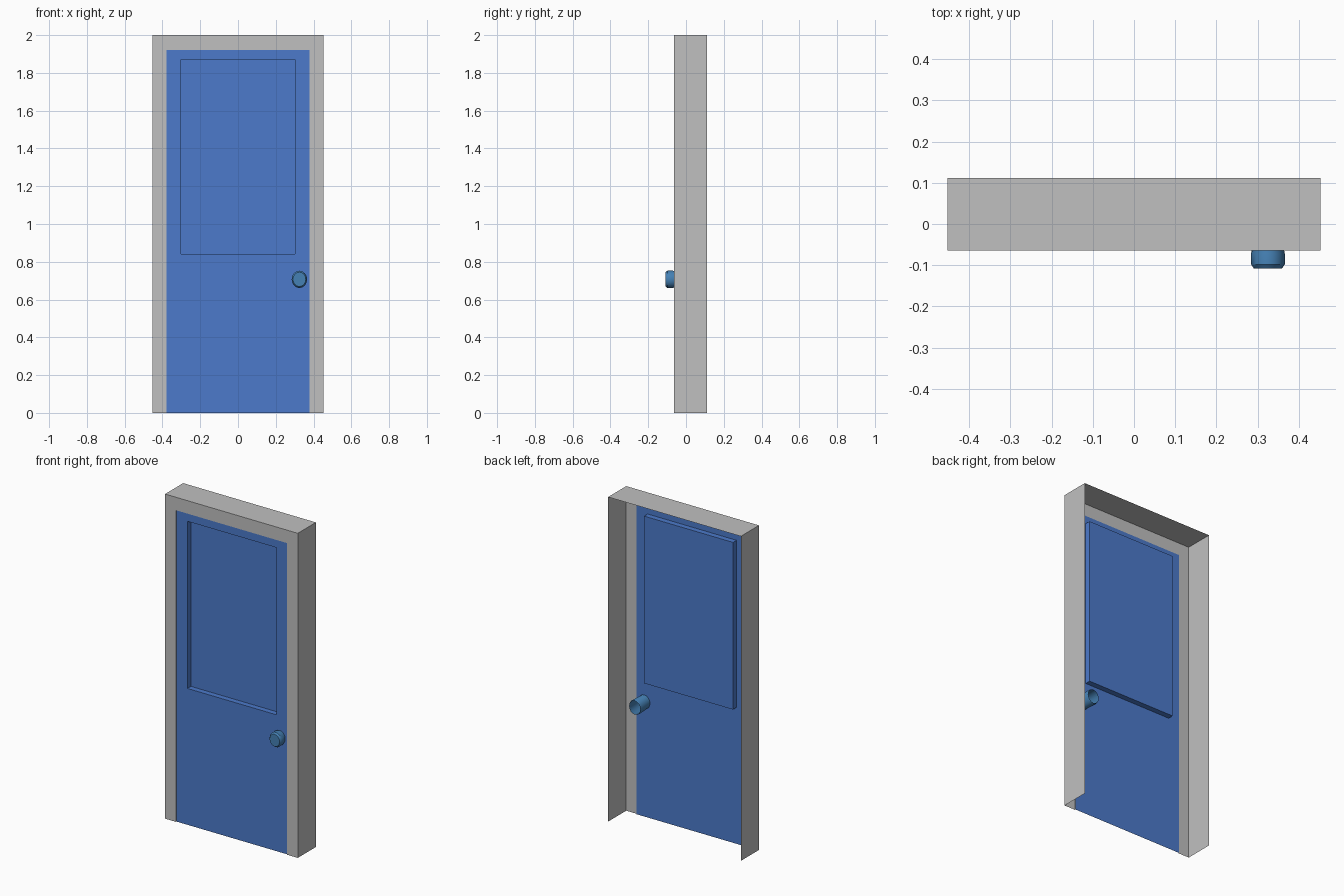
import bpy, bmesh, math

old = bpy.data.objects.get("Cube")
if old:
    bpy.data.objects.remove(old)

FRONT, BACK, DOOR, PANEL = -0.064, 0.112, -0.059, -0.025


def material(name, rgb):
    m = bpy.data.materials.new(name)
    m.use_nodes = True
    m.diffuse_color = (*rgb, 1)
    m.node_tree.nodes["Principled BSDF"].inputs["Base Color"].default_value = (*rgb, 1)
    return m


def loft(name, rings, mat, closed=True, cap_end=False):
    """Join matching point rings with quads, optionally capping the last."""
    bm = bmesh.new()
    loops = [[bm.verts.new(p) for p in ring] for ring in rings]
    for a, b in zip(loops, loops[1:]):
        n = len(a)
        for i in range(n if closed else n - 1):
            j = (i + 1) % n
            bm.faces.new((a[i], a[j], b[j], b[i]))
    if cap_end:
        bm.faces.new(loops[-1])
    bmesh.ops.recalc_face_normals(bm, faces=bm.faces)
    mesh = bpy.data.meshes.new(name)
    bm.to_mesh(mesh)
    bm.free()
    mesh.materials.append(mat)
    obj = bpy.data.objects.new(name, mesh)
    bpy.context.collection.objects.link(obj)
    return obj


def arch(half, top, y):
    return [(-half, y, 0), (-half, y, top), (half, y, top), (half, y, 0)]


def rect(half, low, high, y):
    return [(-half, y, low), (-half, y, high), (half, y, high), (half, y, low)]


def oval(y, r):
    return [(0.325 + r * math.cos(a), y, 0.707 + 1.12 * r * math.sin(a))
            for a in (math.tau * i / 16 for i in range(16))]


grey = material("frame grey", (0.527, 0.527, 0.527))
blue = material("door blue", (0.072, 0.195, 0.597))
steel = material("knob steel blue", (0.06, 0.22, 0.46))

# Frame: hollow casing, open at the back and floor, with a thin lip to the door
loft("door_frame", [arch(0.4525, 2, BACK), arch(0.4525, 2, FRONT),
                    arch(0.378, 1.92, FRONT), arch(0.378, 1.92, DOOR)],
     grey, closed=False)

# Door: single sheet with a recessed upper panel
loft("door", [rect(0.378, 0, 1.92, DOOR), rect(0.303, 0.84, 1.87, DOOR),
              rect(0.303, 0.84, 1.87, PANEL)], blue, cap_end=True)

# Knob: rounded front cap, open tube behind the door
knob = loft("door_knob", [oval(y, r) for y, r in (
    (0.035, 0.038), (0.027, 0.041), (-0.057, 0.038), (-0.072, 0.041),
    (-0.098, 0.041), (-0.108, 0.034))], steel, cap_end=True)
bpy.context.view_layer.objects.active = knob
knob.select_set(True)
bpy.ops.object.shade_smooth_by_angle(angle=math.radians(35))
